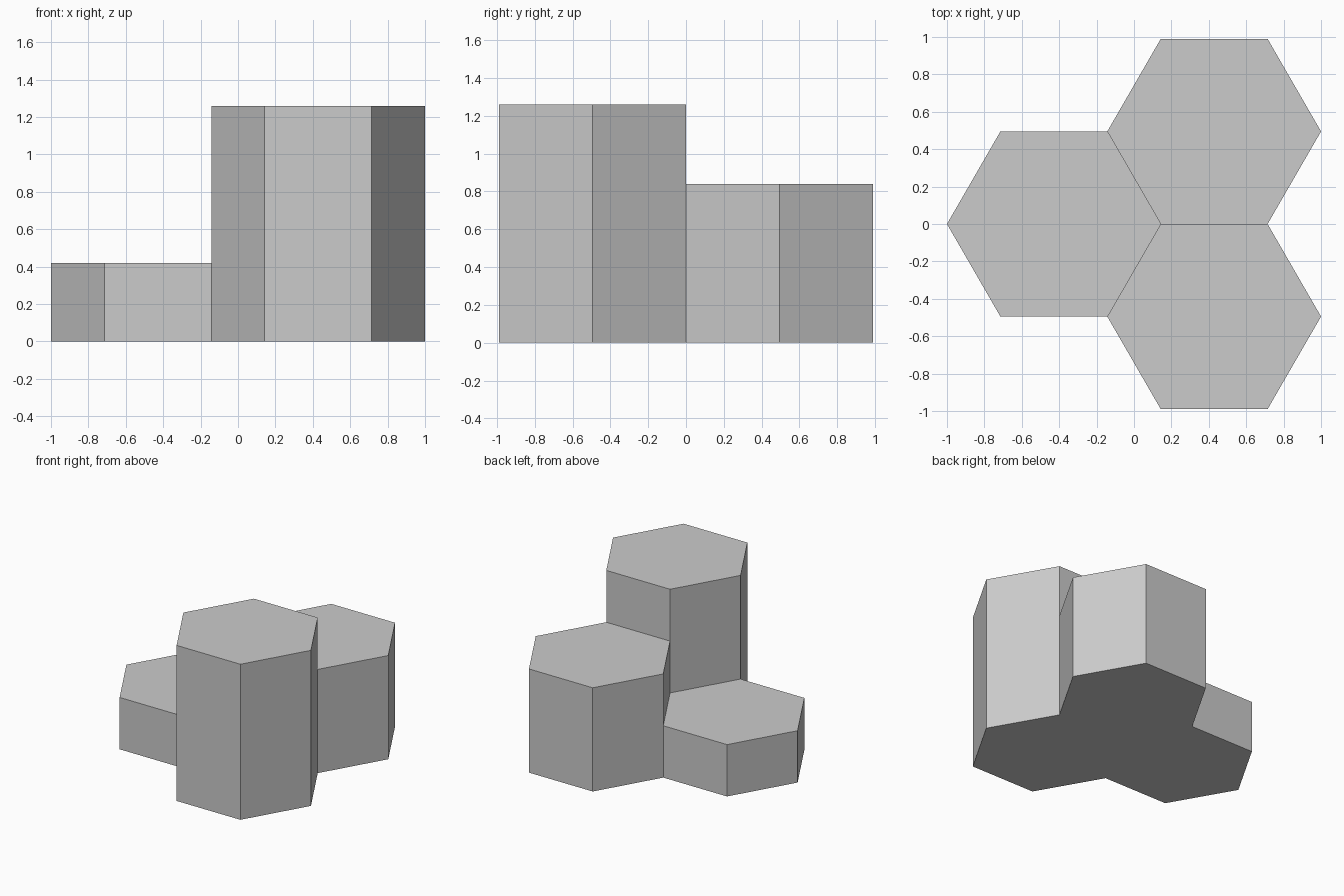
import bpy
import math

cube = bpy.data.objects.get("Cube")
if cube:
    bpy.data.objects.remove(cube, do_unlink=True)

# Plain grey stone
grey = (0.6, 0.6, 0.6, 1.0)
stone = bpy.data.materials.new("grey_stone")
stone.use_nodes = True
stone.diffuse_color = grey
bsdf = next(n for n in stone.node_tree.nodes if n.type == 'BSDF_PRINCIPLED')
bsdf.inputs["Base Color"].default_value = grey

RADIUS = 2 / 3.5                               # three packed hexagons span 3.5 radii
APOTHEM = RADIUS * math.cos(math.pi / 6)
STEP = 0.42                                    # height of one step


def hex_column(name, x, y, steps):
    """Upright hexagonal prism with corners pointing along x."""
    height = steps * STEP
    bpy.ops.mesh.primitive_cylinder_add(
        vertices=6, radius=RADIUS, depth=height, location=(x, y, height / 2))
    column = bpy.context.object
    column.name = name
    # Turn the mesh so that flat sides face the front and back
    column.rotation_euler.z = math.pi / 6
    bpy.ops.object.transform_apply(location=False, rotation=True, scale=False)
    column.data.materials.append(stone)


# Three columns meeting at one shared corner
hex_column("low_column", RADIUS - 1, 0, 1)
hex_column("middle_column", 1 - RADIUS, APOTHEM, 2)
hex_column("tall_column", 1 - RADIUS, -APOTHEM, 3)
